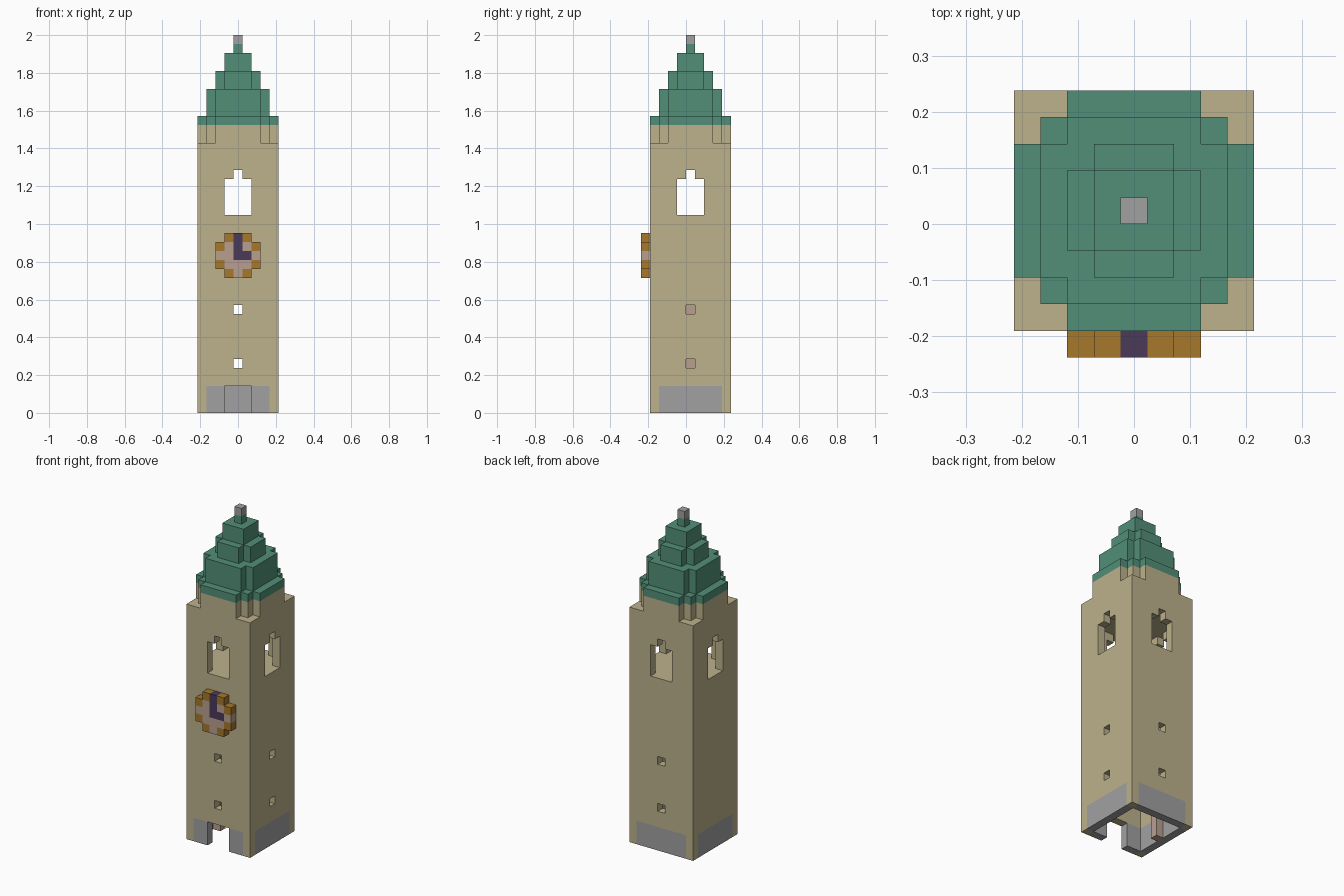
import bpy
import bmesh
from mathutils import Vector

cube = bpy.data.objects.get("Cube")
if cube:
    bpy.data.objects.remove(cube, do_unlink=True)

U = 2 / 42  # edge of one block


def srgb(*rgb):
    return [((c / 255 + 0.055) / 1.055) ** 2.4 for c in rgb] + [1.0]


COLOURS = {
    "sandstone": srgb(189, 178, 140),
    "copper_green": srgb(82, 143, 120),
    "stone_grey": srgb(161, 161, 161),
    "dusty_pink": srgb(184, 159, 144),
    "ochre": srgb(166, 120, 42),
    "dark_purple": srgb(75, 58, 88),
}
MATS = {}
for name, colour in COLOURS.items():
    mat = bpy.data.materials.new(name)
    mat.use_nodes = True
    mat.diffuse_color = colour
    mat.node_tree.nodes["Principled BSDF"].inputs["Base Color"].default_value = colour
    MATS[name] = mat

blocks = {}  # block position -> (part, colour)


def fill(part, colour, xs, ys, zs):
    """Fill inclusive block ranges; colour None carves them away."""
    for x in range(xs[0], xs[1] + 1):
        for y in range(ys[0], ys[1] + 1):
            for z in range(zs[0], zs[1] + 1):
                if colour:
                    blocks[x, y, z] = (part, colour)
                else:
                    blocks.pop((x, y, z), None)


def square(part, colour, r, zs):
    fill(part, colour, (-r, r), (-r, r), zs)


def cross(part, colour, a, b, zs):
    """Plus-shaped tier made of two crossed slabs."""
    fill(part, colour, (-a, a), (-b, b), zs)
    fill(part, colour, (-b, b), (-a, a), zs)


# Tower shaft with grey plinth panels between the corners
square("tower", "sandstone", 4, (0, 29))
cross("tower", "stone_grey", 4, 3, (0, 2))
square("tower", None, 3, (0, 20))
square("tower", None, 3, (22, 26))

# Arched belfry openings on all four sides
cross("tower", None, 4, 1, (22, 25))
cross("tower", None, 4, 0, (26, 26))

# Doorway and slit windows (none on the ladder side)
fill("tower", None, (-1, 1), (-4, -4), (0, 2))
for z in (5, 11):
    fill("tower", None, (0, 0), (-4, 4), (z, z))
    fill("tower", None, (0, 4), (0, 0), (z, z))

# Ladder post against the inner wall
fill("ladder", "dusty_pink", (-3, -3), (0, 0), (0, 20))

# Parapet and stepped roof
for part, colour, zs in (("tower", "sandstone", (30, 31)),
                         ("roof", "copper_green", (32, 32))):
    cross(part, colour, 4, 2, zs)
    square(part, colour, 3, zs)
cross("roof", "copper_green", 3, 2, (33, 35))
cross("roof", "copper_green", 2, 1, (36, 37))
square("roof", "copper_green", 1, (38, 39))
square("roof", "copper_green", 0, (40, 40))
square("finial", "stone_grey", 0, (41, 41))

# Clock: ochre rim, pink dial, dark hands
FRONT, MID = (-5, -5), 17
for x in range(-2, 3):
    for z in range(-2, 3):
        if abs(x) + abs(z) < 4:
            rim = abs(x) + abs(z) == 3
            fill("clock", "ochre" if rim else "dusty_pink",
                 (x, x), FRONT, (MID + z, MID + z))
fill("clock", "dark_purple", (0, 0), FRONT, (MID, MID + 2))
fill("clock", "dark_purple", (0, 1), FRONT, (MID, MID))


def build(part):
    """Skin the exposed sides of a part's blocks and merge flat areas."""
    bm = bmesh.new()
    used, verts = [], {}
    for pos, (owner, colour) in blocks.items():
        if owner != part:
            continue
        if colour not in used:
            used.append(colour)
        for axis in range(3):
            for side in (0, 1):
                near = list(pos)
                near[axis] += 2 * side - 1
                if tuple(near) in blocks:
                    continue
                ring = []
                for a, b in ((0, 0), (1, 0), (1, 1), (0, 1)):
                    c = list(pos)
                    c[axis] += side
                    c[(axis + 1) % 3] += a
                    c[(axis + 2) % 3] += b
                    key = tuple(c)
                    if key not in verts:
                        verts[key] = bm.verts.new(Vector((c[0] - 0.5, c[1], c[2])) * U)
                    ring.append(verts[key])
                face = bm.faces.new(ring if side else ring[::-1])
                face.material_index = used.index(colour)
    bmesh.ops.dissolve_limit(bm, angle_limit=0.01, verts=bm.verts[:],
                             edges=bm.edges[:], delimit={"MATERIAL"})
    mesh = bpy.data.meshes.new(part)
    bm.to_mesh(mesh)
    bm.free()
    for colour in used:
        mesh.materials.append(MATS[colour])
    bpy.context.collection.objects.link(bpy.data.objects.new(part, mesh))


for part in ("tower", "ladder", "roof", "finial", "clock"):
    build(part)
